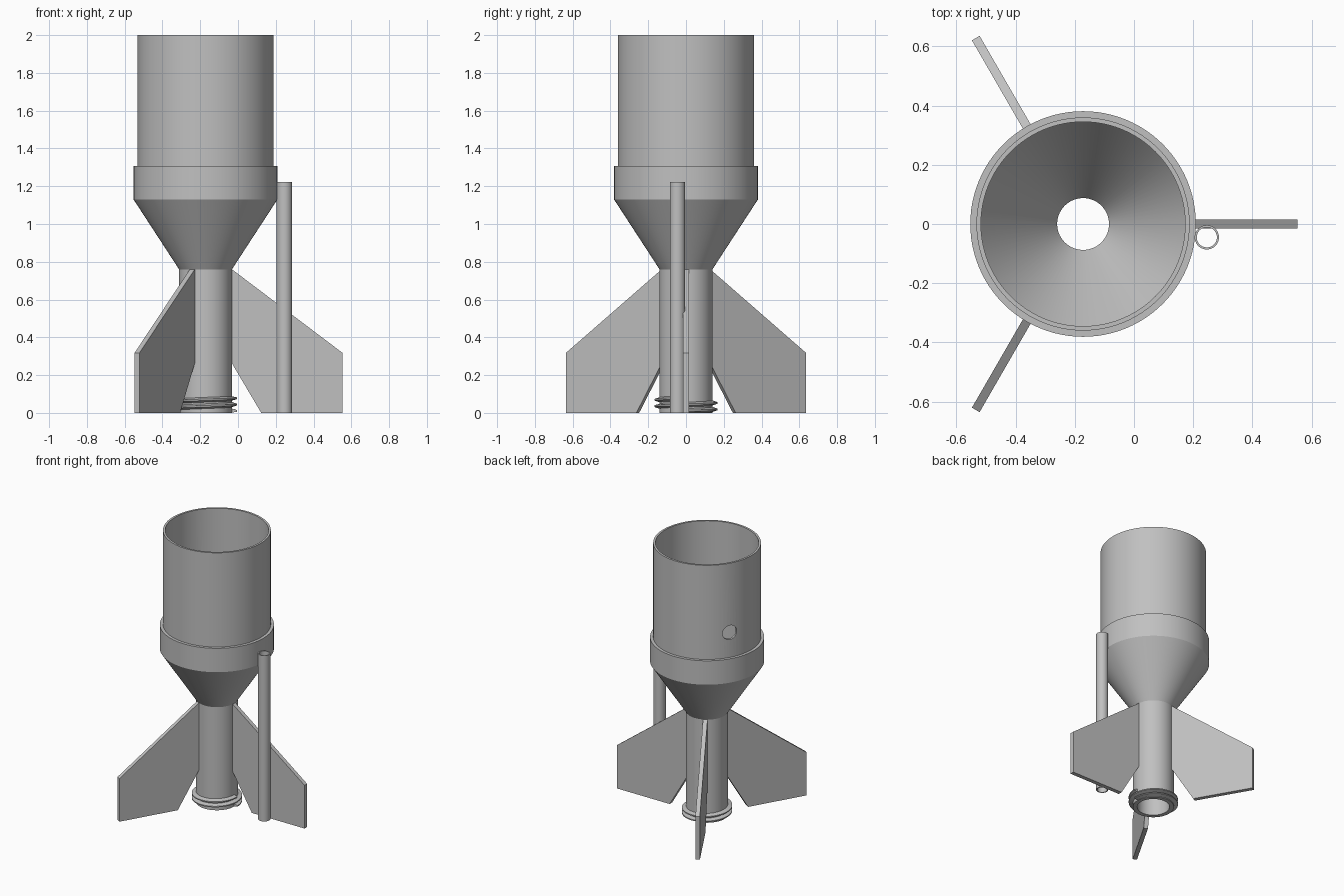
import bpy, bmesh, math
from mathutils import Matrix, Vector

AXIS = Vector((-0.172, 0, 0))

cube = bpy.data.objects.get("Cube")
if cube:
    bpy.data.objects.remove(cube, do_unlink=True)

grey = bpy.data.materials.new("plain grey")
grey.use_nodes = True
colour = (0.53, 0.53, 0.53, 1)
grey.diffuse_color = colour
grey.node_tree.nodes["Principled BSDF"].inputs["Base Color"].default_value = colour


def finish(name, bm, location, smooth=True):
    bmesh.ops.recalc_face_normals(bm, faces=bm.faces[:])
    mesh = bpy.data.meshes.new(name)
    bm.to_mesh(mesh)
    bm.free()
    mesh.materials.append(grey)
    obj = bpy.data.objects.new(name, mesh)
    bpy.context.collection.objects.link(obj)
    obj.location = location
    if smooth:
        select(obj)
        bpy.ops.object.shade_smooth_by_angle(angle=math.radians(25))
    return obj


def select(obj):
    bpy.ops.object.select_all(action="DESELECT")
    obj.select_set(True)
    bpy.context.view_layer.objects.active = obj


def bridge(bm, a, b):
    for i in range(len(a)):
        j = (i + 1) % len(a)
        bm.faces.new((a[i], a[j], b[j], b[i]))


def lathe(name, profile, location=AXIS, sides=96):
    """Spin a closed (radius, height) profile round the z axis."""
    bm = bmesh.new()
    rings = []
    for s in range(sides):
        a = math.tau * s / sides
        rings.append([bm.verts.new((r * math.cos(a), r * math.sin(a), z)) for r, z in profile])
    for s in range(sides):
        bridge(bm, rings[s], rings[(s + 1) % sides])
    return finish(name, bm, location)


def tube(name, outer, inner, low, high, location=AXIS, sides=96):
    return lathe(name, [(outer, low), (outer, high), (inner, high), (inner, low)], location, sides)


# Upper sleeve with a round side hole
sleeve = tube("upper_sleeve", 0.36, 0.345, 1.12, 2.0)
bm = bmesh.new()
bmesh.ops.create_cone(bm, cap_ends=True, segments=40, radius1=0.052, radius2=0.052, depth=0.3)
bmesh.ops.transform(bm, matrix=Matrix.Rotation(math.radians(90), 4, "Y"), verts=bm.verts[:])
turn = math.radians(150)
bmesh.ops.rotate(bm, matrix=Matrix.Rotation(turn, 3, "Z"), verts=bm.verts[:])
spot = AXIS + Vector((0.36 * math.cos(turn), 0.36 * math.sin(turn), 1.49))
cutter = finish("hole_cutter", bm, spot, False)
cutter.hide_render = True
cut = sleeve.modifiers.new("side hole", "BOOLEAN")
cut.operation = "DIFFERENCE"
cut.solver = "EXACT"
cut.object = cutter
select(sleeve)
bpy.ops.object.modifier_apply(modifier=cut.name)
bpy.data.objects.remove(cutter, do_unlink=True)
select(sleeve)
bpy.ops.object.shade_smooth_by_angle(angle=math.radians(25))

# Collar and funnel in one shell
lathe("collar_funnel", [
    (0.14, 0.76), (0.381, 1.13), (0.381, 1.306), (0.358, 1.306),
    (0.358, 1.135), (0.345, 1.13), (0.0875, 0.76)])

# Neck tube
tube("neck_tube", 0.14, 0.11, 0, 0.762)

# Screw thread at the foot of the neck
bm = bmesh.new()
steps, turns, pitch = 160, 2, 0.034
section = [(0.13, -0.016), (0.168, -0.004), (0.168, 0.004), (0.13, 0.016)]
rings = []
for s in range(steps + 1):
    a = math.tau * turns * s / steps
    mid = 0.01 + pitch * turns * s / steps
    rings.append([bm.verts.new((r * math.cos(a), r * math.sin(a), min(0.09, max(0, mid + h))))
                  for r, h in section])
for a, b in zip(rings, rings[1:]):
    bridge(bm, a, b)
bm.faces.new(rings[0])
bm.faces.new(rings[-1])
finish("screw_thread", bm, AXIS)

# Three swept fins
outline = [(0.13, 0.76), (0.14, 0.76), (0.725, 0.318), (0.725, 0), (0.295, 0), (0.14, 0.262), (0.13, 0.262)]
for n in range(3):
    bm = bmesh.new()
    sides = [[bm.verts.new((r, y, z)) for r, z in outline] for y in (-0.015, 0.015)]
    bridge(bm, *sides)
    for side in sides:
        bm.faces.new(side)
    fin = finish(f"fin_{n + 1}", bm, AXIS, False)
    fin.rotation_euler.z = math.tau * n / 3

# Thin guide tube beside one fin
tube("guide_tube", 0.041, 0.034, 0, 1.222, Vector((0.246, -0.045, 0)), 48)
